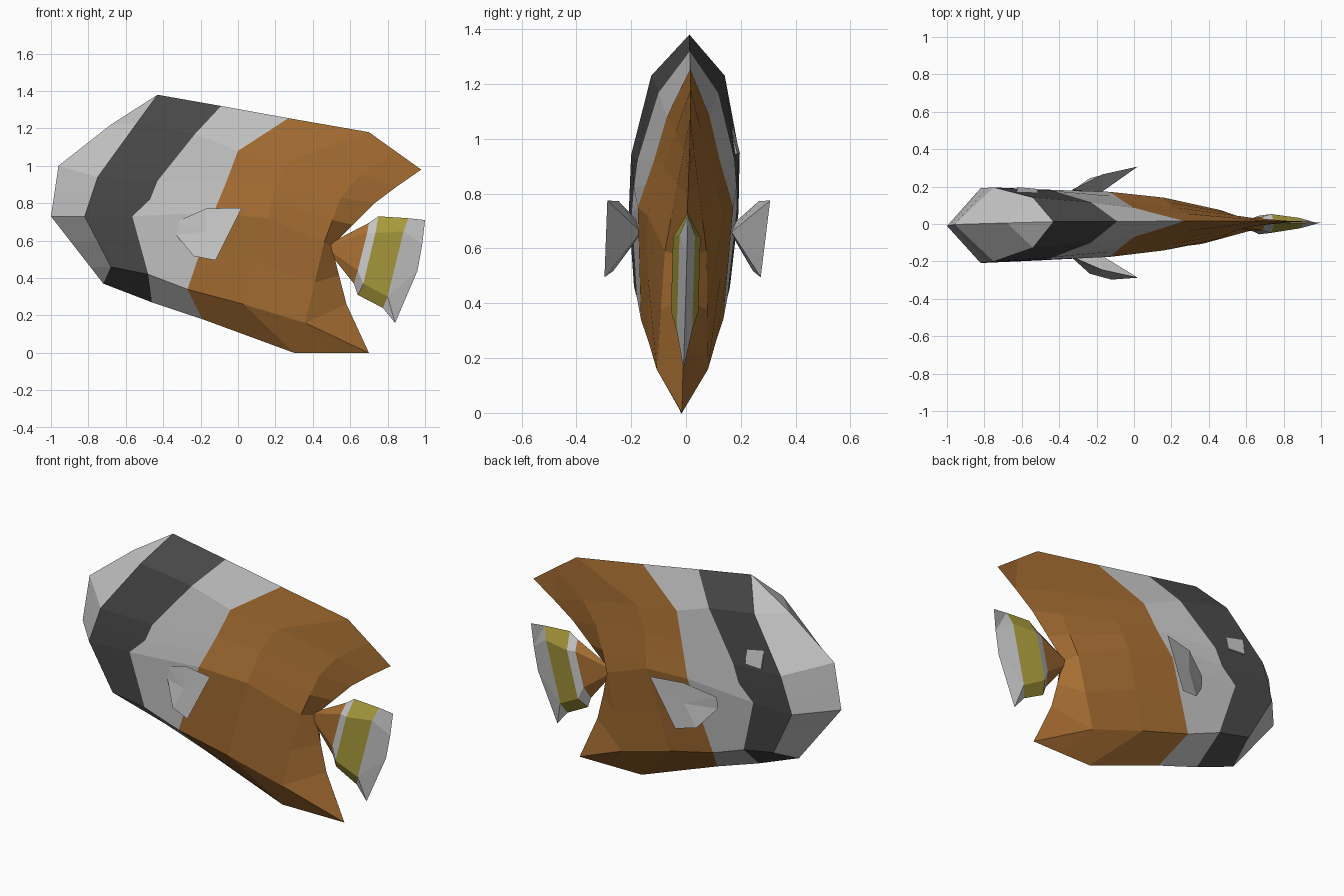
import bpy, bmesh
from mathutils import Matrix, Vector

if "Cube" in bpy.data.objects:
    bpy.data.objects.remove(bpy.data.objects["Cube"])

def material(name, rgb):
    m = bpy.data.materials.new(name)
    m.diffuse_color = (*rgb, 1)
    m.use_nodes = True
    m.node_tree.nodes["Principled BSDF"].inputs["Base Color"].default_value = m.diffuse_color
    return m

GREY = material("pale grey", (0.56, 0.56, 0.56))
DARK = material("charcoal", (0.068, 0.068, 0.068))
ORANGE = material("burnt orange", (0.38, 0.155, 0.032))
YELLOW = material("olive yellow", (0.40, 0.33, 0.045))

def lean(x, z):
    """Slight sideways lean and turn of the whole body."""
    return 0.009 * x + 0.027 * z - 0.021

def finish(bm, name, mats):
    bmesh.ops.remove_doubles(bm, verts=bm.verts, dist=0.0005)
    bmesh.ops.dissolve_degenerate(bm, edges=bm.edges, dist=0.0005)
    bmesh.ops.recalc_face_normals(bm, faces=bm.faces)
    me = bpy.data.meshes.new(name)
    bm.to_mesh(me)
    bm.free()
    for m in mats:
        me.materials.append(m)
    ob = bpy.data.objects.new(name, me)
    bpy.context.collection.objects.link(ob)
    return ob

def section(points, widths, split_rows):
    """One rib: (x, z) outline points with half widths; some spans are halved."""
    pts = [Vector((x, w, z)) for (x, z), w in zip(points, (0, *widths, 0))]
    rib = []
    for i, p in enumerate(pts):
        rib.append(p)
        if i in split_rows:
            rib.append((p + pts[i + 1]) / 2)
    return rib

def loft(name, ribs, mats):
    """Skin neighbouring ribs, one colour per span, mirrored across y."""
    bm = bmesh.new()
    for side in (-1, 1):
        grid = [[bm.verts.new((p.x, side * p.y + lean(p.x, p.z), p.z))
                 for p in rib] for rib in ribs]
        for i in range(len(grid) - 1):
            a, b = grid[i], grid[i + 1]
            rows = len(a) - 1
            for j in range(rows):
                quad = (a[j], b[j], b[j + 1], a[j + 1])
                # the rearmost belly patch folds along its chine
                if i == len(grid) - 2 and j == rows - 1:
                    polys = (quad[:3], (a[j], b[j + 1], a[j + 1]))
                else:
                    polys = (quad,)
                for poly in polys:
                    bm.faces.new(poly).material_index = i
    return finish(bm, name, mats)

# Body: ribs from snout to rear rim, each from back to belly
def body_rib(widths, *points):
    return section(points, widths, (2, 3))

EDGE = (0, 0, 0, 0)
body = [
    body_rib(EDGE, (-.43, 1.38), (-.68, 1.22), (-.96, 1), (-1, .73), (-.79, .46), (-.72, .37)),
    body_rib((.134, .198, .2, .175),
             (-.43, 1.38), (-.54, 1.23), (-.75, .94), (-.82, .73), (-.68, .46), (-.72, .37)),
    body_rib((.108, .177, .191, .165),
             (-.09, 1.32), (-.23, 1.17), (-.43, .92), (-.565, .73), (-.48, .42), (-.46, .27)),
    body_rib((.078, .12, .174, .15),
             (.27, 1.255), (0, 1.08), (-.06, .92), (-.13, .75), (-.27, .34), (-.19, .18)),
    body_rib((.046, .087, .141, .123),
             (.7, 1.18), (.28, 1.03), (.2, .9), (.16, .72), (.03, .26), (.3, 0)),
    body_rib((.02, .038, .076, .094),
             (.84, 1.08), (.65, .95), (.55, .83), (.46, .59), (.36, .16), (.5, 0)),
    body_rib(EDGE, (.98, .98), (.85, .89), (.73, .8), (.5, .57), (.58, .26), (.7, 0)),
]
body[2][3] = Vector((-.47, .187, .82))  # notch in the dark band
loft("body", body, [GREY, DARK, GREY, ORANGE, ORANGE, ORANGE])

# Tail fin: striped wedge narrowing to a thin rear edge
def tail_rib(width, *points):
    return section(points, (width, width), ())

loft("tail_fin", [
    tail_rib(0, *[(.46, .57)] * 4),
    tail_rib(.037, (.70, .695), (.69, .64), (.64, .44), (.62, .37)),
    tail_rib(.05, (.75, .73), (.735, .64), (.67, .37), (.64, .31)),
    tail_rib(.028, (.91, .72), (.885, .65), (.8, .3), (.775, .24)),
    tail_rib(0, (1, .71), (.985, .58), (.96, .44), (.84, .16)),
], [ORANGE, GREY, YELLOW, GREY])

# Side fins: flared outer plate closed by a fan to a root point
def side_fin(name, side):
    bm = bmesh.new()
    def vert(x, y, z):
        return bm.verts.new((x, side * y + .08 * (z - .65), z))
    rim = [vert(*p) for p in (
        (-.33, .18, .7), (-.17, .255, .772), (.02, .297, .775),
        (-.12, .285, .495), (-.237, .255, .517), (-.33, .18, .63))]
    root = vert(-.18, .165, .66)
    centre = vert(-.17, .262, .65)
    for i, a in enumerate(rim):
        b = rim[(i + 1) % len(rim)]
        bm.faces.new((a, b, centre))
        bm.faces.new((b, a, root))
    return finish(bm, name, [GREY])

side_fin("left_side_fin", -1)
side_fin("right_side_fin", 1)

# Eye: thin plate lying on the dark band
bm = bmesh.new()
bmesh.ops.create_cube(bm, size=1, matrix=Matrix.Translation((-.57, .174, 1.0))
                      @ Matrix.Rotation(-.09, 4, 'Z') @ Matrix.Rotation(.24, 4, 'X')
                      @ Matrix.Diagonal((.11, .0095, .115, 1)))
finish(bm, "eye", [GREY])
